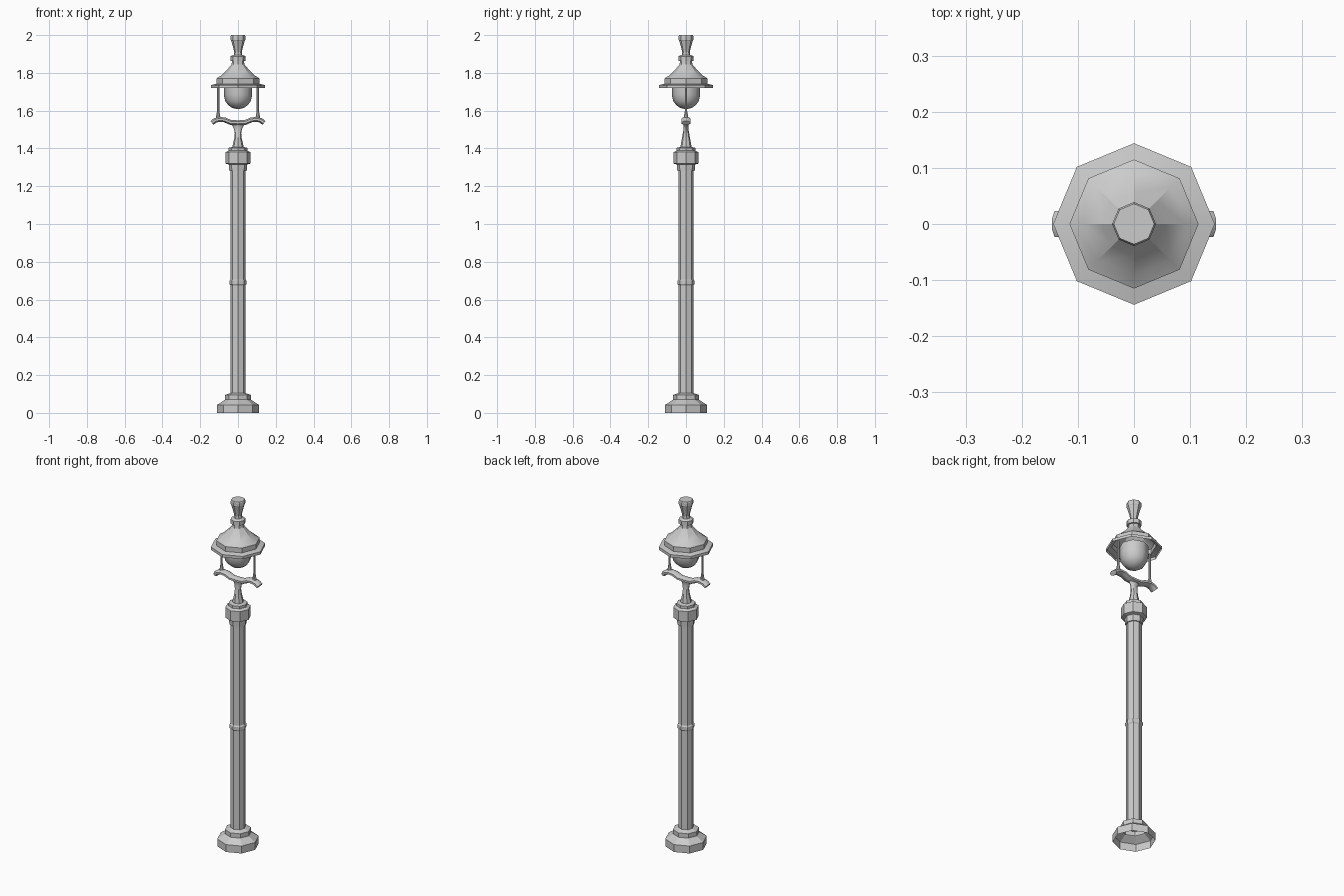
import bpy, math

if "Cube" in bpy.data.objects:
    bpy.data.objects.remove(bpy.data.objects["Cube"])

SIDES = 8


def mesh_object(name, verts, faces, smooth=None):
    mesh = bpy.data.meshes.new(name)
    mesh.from_pydata(verts, [], faces)
    mesh.update()
    ob = bpy.data.objects.new(name, mesh)
    bpy.context.collection.objects.link(ob)
    if smooth:
        bpy.ops.object.select_all(action='DESELECT')
        bpy.context.view_layer.objects.active = ob
        ob.select_set(True)
        bpy.ops.object.shade_smooth_by_angle(angle=math.radians(smooth))
    return ob


def skin(name, rings, cap_start=False, cap_end=False, smooth=None):
    """Join equal-sized rings of points into a skin."""
    n = len(rings[0])
    verts = [p for ring in rings for p in ring]
    faces = [(i * n + j, i * n + (j + 1) % n, (i + 1) * n + (j + 1) % n, (i + 1) * n + j)
             for i in range(len(rings) - 1) for j in range(n)]
    if cap_start:
        faces.append(tuple(reversed(range(n))))
    if cap_end:
        faces.append(tuple(range(len(verts) - n, len(verts))))
    return mesh_object(name, verts, faces, smooth)


def lathe(name, profile, x=0, n=SIDES, **kw):
    """Profile points are (z, radius) or (z, x radius, y radius), bottom to top."""
    rings = []
    for z, rx, *ry in profile:
        r2 = ry[0] if ry else rx
        rings.append([(x + rx * math.cos(2 * math.pi * k / n),
                       r2 * math.sin(2 * math.pi * k / n), z) for k in range(n)])
    return skin(name, rings, **kw)


# Stepped foot, open underneath
lathe("base", [(0, .11), (.043, .11), (.066, .074), (.07, .069), (.095, .069), (.105, .04)])

# Octagonal column with a thin band
lathe("pole", [(.1, .04), (1.29, .04)])
lathe("pole_band", [(.675, .04), (.682, .045), (.7, .045), (.707, .04)])

# Collar on top of the column
lathe("capital", [(1.28, .039), (1.28, .046), (1.315, .048), (1.32, .067), (1.38, .067),
                  (1.388, .05), (1.403, .05), (1.408, .028)], cap_end=True)

# Waisted stem that widens sideways into the arms
lathe("stem", [(1.403, .03), (1.425, .027), (1.45, .02, .022), (1.48, .017, .017),
               (1.505, .022, .012), (1.525, .033, .014), (1.537, .045, .018)],
      cap_end=True, smooth=40)

# Curved cross arm with drooping ends
half = [(.04, 1.538), (.07, 1.551), (.1, 1.554), (.122, 1.548), (.138, 1.535)]
path = [(-x, z) for x, z in reversed(half)] + [(0, 1.536)] + half
rings = []
for i, (x, z) in enumerate(path):
    a, b = path[max(i - 1, 0)], path[min(i + 1, len(path) - 1)]
    t = math.atan2(b[1] - a[1], b[0] - a[0])
    ring = []
    for k in range(SIDES):
        ang = 2 * math.pi * (k + .5) / SIDES
        h = .014 * math.sin(ang)
        ring.append((x - h * math.sin(t), .025 * math.cos(ang), z + h * math.cos(t)))
    rings.append(ring)
skin("cross_arm", rings, cap_start=True, cap_end=True, smooth=40)

# Upright rods carrying the roof
for side, x in (("left", -.105), ("right", .105)):
    lathe(side + "_rod", [(1.55, .014), (1.58, .009), (1.6, .006), (1.735, .006)],
          x=x, cap_end=True)

# Glass globe, rounded below
globe = [(1.683 - .075 * math.cos(a), .075 * math.sin(a))
         for a in (math.radians(d) for d in (5, 25, 45, 65, 90))]
lathe("globe", globe + [(1.74, .075)], cap_start=True, smooth=60)

# Brimmed octagonal roof, open shell
lathe("roof", [(1.719, .144), (1.735, .144), (1.742, .115), (1.77, .115), (1.785, .091),
               (1.818, .057), (1.845, .034), (1.862, .032), (1.864, .039), (1.888, .039),
               (1.896, .023)], smooth=25)

# Flared finial with a flat top
lathe("finial", [(1.89, .023), (1.91, .02), (1.935, .026), (1.97, .036), (1.975, .039),
                 (1.993, .039), (2.0, .036)], cap_end=True)
